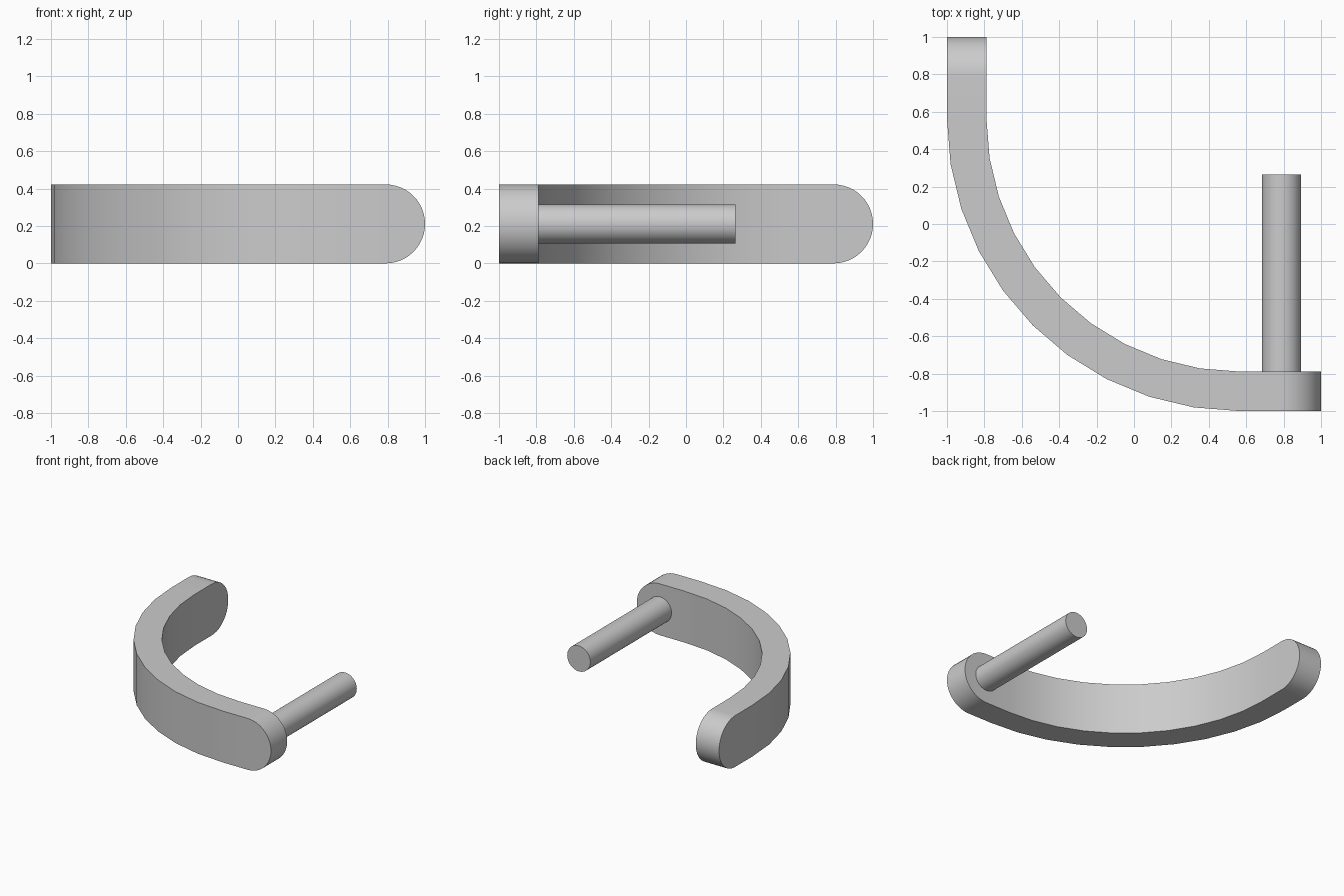
import bpy, bmesh
from math import sin, cos, pi, radians
from mathutils import Vector

if "Cube" in bpy.data.objects:
    bpy.data.objects.remove(bpy.data.objects["Cube"])

THICK = 0.211            # band thickness
HALF = 0.211             # half height, also the end radius
C = 0.565                # arc centre (x = y)
R_OUT = 1 + C
R_IN = R_OUT - THICK
LEG = 1 - C              # straight length past the arc
ARC_STEPS, CAP_STEPS = 10, 12


def finish(bm, name):
    bmesh.ops.recalc_face_normals(bm, faces=bm.faces)
    me = bpy.data.meshes.new(name)
    bm.to_mesh(me)
    bm.free()
    ob = bpy.data.objects.new(name, me)
    bpy.context.collection.objects.link(ob)
    bpy.ops.object.select_all(action='DESELECT')
    ob.select_set(True)
    bpy.context.view_layer.objects.active = ob
    bpy.ops.object.shade_smooth_by_angle(angle=radians(30))
    return ob


# Stations along the band: arc angle, distance past the arc, half height
cap = [(LEG - HALF + HALF * sin(a), HALF * cos(a))
       for a in (i * pi / 2 / CAP_STEPS for i in range(CAP_STEPS + 1))]
stations = [(pi, d, h) for d, h in reversed(cap)]
stations += [(pi + pi / 2 * i / ARC_STEPS, 0, HALF) for i in range(ARC_STEPS + 1)]
stations += [(1.5 * pi, d, h) for d, h in cap]

# Curved band with rounded ends
bm = bmesh.new()
rings = []
for t, d, h in stations:
    radial = Vector((cos(t), sin(t), 0))
    leg = Vector((0, d, 0)) if t < 1.25 * pi else Vector((d, 0, 0))
    base = Vector((C, C, HALF)) + leg
    rings.append([bm.verts.new(base + radial * r + Vector((0, 0, z)))
                  for r, z in ((R_OUT, -h), (R_OUT, h), (R_IN, h), (R_IN, -h))])
for a, b in zip(rings, rings[1:]):
    for k in range(4):
        n = (k + 1) % 4
        bm.faces.new((a[k], a[n], b[n], b[k]))
bmesh.ops.remove_doubles(bm, verts=bm.verts, dist=1e-5)   # close the tips
finish(bm, "curved_band")

# Round peg standing on the inner face of the front end
Y0, Y1, PEG_R = -1 + THICK, 0.265, 0.105
bm = bmesh.new()
bmesh.ops.create_cone(bm, cap_ends=True, segments=48,
                      radius1=PEG_R, radius2=PEG_R, depth=Y1 - Y0)
for v in bm.verts:
    x, y, z = v.co
    v.co = (x + 1 - HALF, z + (Y0 + Y1) / 2, y + HALF)
finish(bm, "peg")
